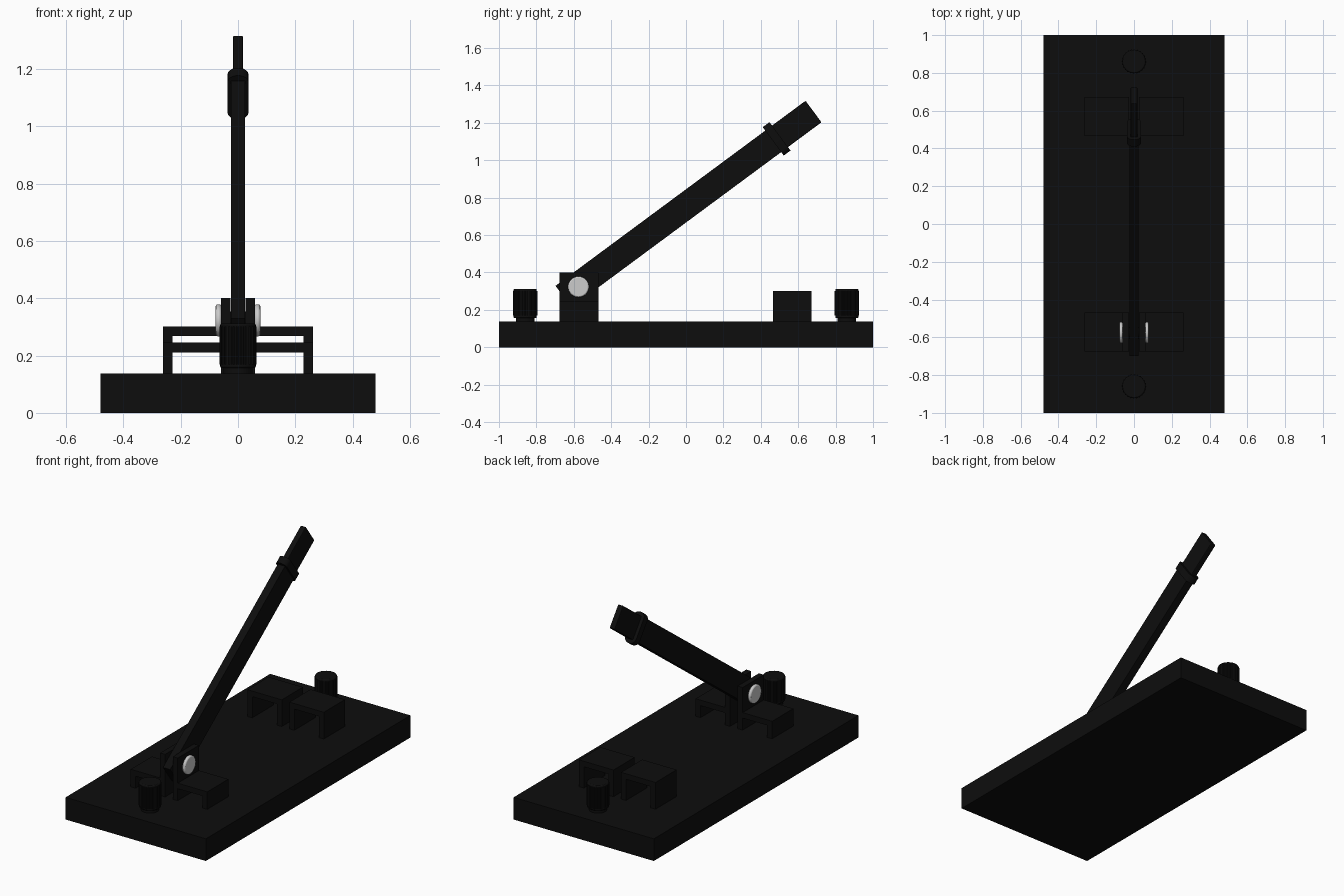
import bpy, math
from mathutils import Vector

if "Cube" in bpy.data.objects:
    bpy.data.objects.remove(bpy.data.objects["Cube"])


def material(name, rgb):
    m = bpy.data.materials.new(name)
    m.diffuse_color = (*rgb, 1)
    m.use_nodes = True
    m.node_tree.nodes["Principled BSDF"].inputs["Base Color"].default_value = m.diffuse_color
    return m


BLACK = material("black", (0.004, 0.004, 0.004))
STEEL = material("light_grey", (0.6, 0.6, 0.6))


def bevel(o, width, segments=2):
    b = o.modifiers.new("bevel", 'BEVEL')
    b.width, b.segments, b.limit_method = width, segments, 'ANGLE'


def finish(o, name, mat):
    o.name = name
    o.data.materials.append(mat)
    return o


def box(name, lo, hi, mat=BLACK):
    lo, hi = Vector(lo), Vector(hi)
    me = bpy.data.meshes.new(name)
    v = [(x, y, z) for x in (lo.x, hi.x) for y in (lo.y, hi.y) for z in (lo.z, hi.z)]
    f = [(0, 1, 3, 2), (4, 6, 7, 5), (0, 4, 5, 1), (2, 3, 7, 6), (0, 2, 6, 4), (1, 5, 7, 3)]
    me.from_pydata(v, [], f)
    o = bpy.data.objects.new(name, me)
    bpy.context.collection.objects.link(o)
    return finish(o, name, mat)


def extrude_profile(name, pts, y0, y1):
    """Extrude an (x, z) outline along y."""
    n = len(pts)
    me = bpy.data.meshes.new(name)
    v = [(x, y, z) for y in (y0, y1) for x, z in pts]
    f = [tuple(range(n)), tuple(range(2 * n - 1, n - 1, -1))]
    f += [(i, i + n, (i + 1) % n + n, (i + 1) % n) for i in range(n)]
    me.from_pydata(v, [], f)
    o = bpy.data.objects.new(name, me)
    bpy.context.collection.objects.link(o)
    return finish(o, name, BLACK)


def cylinder(name, r, depth, loc, rot=(0, 0, 0), mat=BLACK, sides=32):
    bpy.ops.mesh.primitive_cylinder_add(vertices=sides, radius=r, depth=depth, location=loc, rotation=rot)
    return finish(bpy.context.object, name, mat)


def smooth(o):
    bpy.ops.object.select_all(action='DESELECT')
    o.select_set(True)
    bpy.context.view_layer.objects.active = o
    bpy.ops.object.shade_smooth_by_angle()


# Base slab
box("base", (-0.48, -1, 0), (0.48, 1, 0.137))

for s, side in ((-1, "left"), (1, "right")):
    # Hinge bracket: tall cheek, low shelf, outer leg
    hinge = [(0.026, 0.137), (0.026, 0.40), (0.06, 0.40), (0.06, 0.245), (0.262, 0.245),
             (0.262, 0.137), (0.228, 0.137), (0.228, 0.211), (0.06, 0.211), (0.06, 0.137)]
    # Contact bracket: plain arch
    clip = [(0.026, 0.137), (0.026, 0.302), (0.262, 0.302), (0.262, 0.137),
            (0.228, 0.137), (0.228, 0.268), (0.06, 0.268), (0.06, 0.137)]
    for name, prof, y0, y1 in (("hinge_bracket", hinge, -0.675, -0.468),
                               ("contact_bracket", clip, 0.465, 0.672)):
        pts = [(s * x, z) for x, z in prof]
        extrude_profile(f"{name}_{side}", pts if s > 0 else pts[::-1], y0, y1)
    # Pivot pin head
    pin = cylinder(f"pivot_head_{side}", 0.056, 0.02, (s * 0.068, -0.575, 0.323),
                   (0, math.pi / 2, 0), STEEL)
    bevel(pin, 0.007)
    smooth(pin)

# Pivot shaft
cylinder("pivot_shaft", 0.03, 0.12, (0, -0.575, 0.323), (0, math.pi / 2, 0))

# Ribbed terminal knobs on short necks
for y, end in ((-0.86, "front"), (0.86, "rear")):
    cylinder(f"terminal_neck_{end}", 0.05, 0.03, (0, y, 0.147))
    pts = [((0.065 if i % 4 < 2 else 0.061) * math.cos(i * math.tau / 96),
            (0.065 if i % 4 < 2 else 0.061) * math.sin(i * math.tau / 96)) for i in range(96)]
    knob = extrude_profile(f"terminal_knob_{end}", pts, -0.066, 0.066)
    knob.location = (0, y, 0.235)
    knob.rotation_euler.x = math.pi / 2
    for z, e in ((0.234, "body"),):
        body = cylinder(f"terminal_{e}_{end}", 0.062, 0.156, (0, y, z))
        bevel(body, 0.006)
        smooth(body)

# Lever, modelled along local y with its lower end at the origin
ANGLE = math.atan2(0.595, 0.804)
lever = [box("blade", (-0.0245, 0, -0.0715), (0.0245, 1.43, 0.0715)),
         box("handle_tip", (-0.018, 1.40, -0.0715), (0.018, 1.663, 0.0715))]
bevel(lever[1], 0.005)

# Rounded collar around the lever
arc = [math.radians(a) for a in range(0, 181, 20)]
oval = [(0.037 * math.cos(a), 0.065 + 0.030 * math.sin(a)) for a in arc]
oval += [(-x, -z) for x, z in oval]
lever.append(extrude_profile("collar", oval, 1.395, 1.44))
smooth(lever[2])
for o in lever:
    o.location = (0, -0.655, 0.271)
    o.rotation_euler.x = ANGLE
